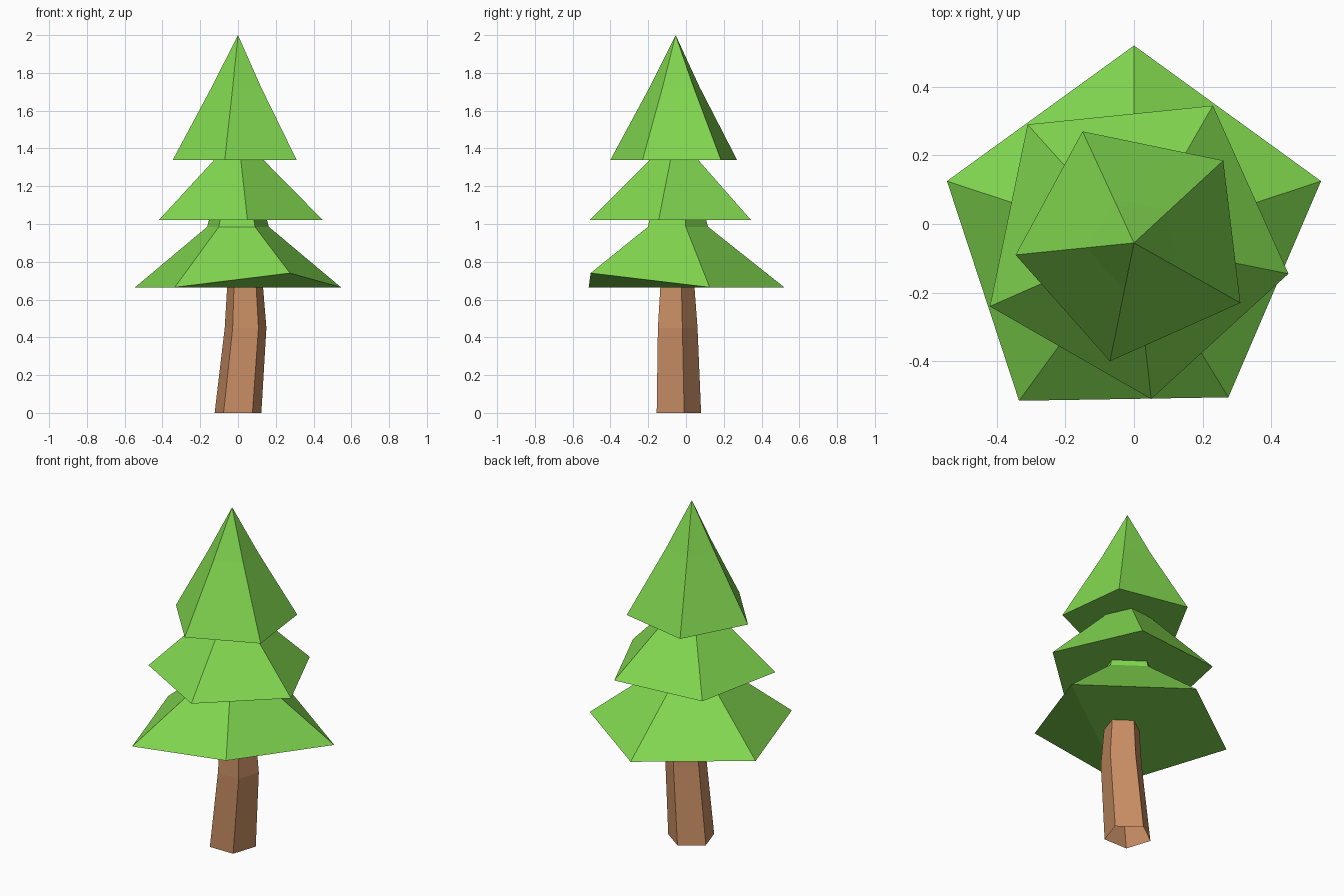
import bpy, bmesh, math

cube = bpy.data.objects.get("Cube")
if cube:
    bpy.data.objects.remove(cube)

AXIS_Y = -0.055  # the tree leans slightly toward the front


def material(name, colour):
    mat = bpy.data.materials.new(name)
    mat.use_nodes = True
    mat.diffuse_color = (*colour, 1)
    mat.node_tree.nodes["Principled BSDF"].inputs["Base Color"].default_value = (*colour, 1)
    return mat


def loft(name, rings, mat, apex=None, underside=False):
    """Join five-sided rings from bottom to top, closing the top with a tip or a cap."""
    bm = bmesh.new()
    loops = [[bm.verts.new(p) for p in ring] for ring in rings]
    count = len(loops[0])
    for low, high in zip(loops, loops[1:]):
        for i in range(count):
            j = (i + 1) % count
            bm.faces.new((low[i], low[j], high[j], high[i]))
    last = loops[-1]
    if apex:
        tip = bm.verts.new(apex)
        for i in range(count):
            bm.faces.new((last[i], last[(i + 1) % count], tip))
    else:
        bm.faces.new(last)
    if underside:
        base = loops[0]
        lifted = max(base, key=lambda v: v.co.z)
        if lifted.co.z - min(v.co.z for v in base) > 0.01:
            # fold the underside along the corner that is lifted
            k = base.index(lifted)
            bm.faces.new((base[(k + 1) % count], lifted, base[k - 1]))
            base = [v for v in base if v is not lifted]
        bm.faces.new(base[::-1])
    bmesh.ops.recalc_face_normals(bm, faces=bm.faces)
    mesh = bpy.data.meshes.new(name)
    bm.to_mesh(mesh)
    bm.free()
    mesh.materials.append(mat)
    obj = bpy.data.objects.new(name, mesh)
    bpy.context.collection.objects.link(obj)
    return obj


def pentagon(x, y, z, radius):
    angles = [math.radians(90 + 72 * i) for i in range(5)]
    return [(x + radius * math.cos(a), y + radius * math.sin(a), z) for a in angles]


def neck(corners, z, radius):
    """A small ring whose corners point the same way as the tier's corners."""
    angles = [math.atan2(c[1] - AXIS_Y, c[0]) for c in corners]
    return [(radius * math.cos(a), AXIS_Y + radius * math.sin(a), z) for a in angles]


bark = material("bark brown", (0.58, 0.27, 0.127))
leaf = material("leaf green", (0.223, 0.69, 0.08))

# Trunk: bent five-sided tube, open at the foot
loft("trunk", [pentagon(0, -0.05, 0, 0.13),
               pentagon(0.04, AXIS_Y, 0.45, 0.116),
               pentagon(0.036, AXIS_Y, 0.8, 0.09)], bark)

# Lower tier, with its front left corner lifted
corners = [(0, 0.52, 0.665), (-0.545, 0.125, 0.665), (-0.335, -0.515, 0.665),
           (0.275, -0.505, 0.74), (0.545, 0.125, 0.665)]
loft("lower_branches", [corners, neck(corners, 0.985, 0.172), neck(corners, 1.1, 0.14)],
     leaf, underside=True)

# Middle tier
corners = [(0.23, 0.345, 1.02), (-0.31, 0.29, 1.02), (-0.42, -0.24, 1.02),
           (0.05, -0.51, 1.02), (0.45, -0.145, 1.02)]
loft("middle_branches", [corners, neck(corners, 1.335, 0.142), neck(corners, 1.45, 0.11)],
     leaf, underside=True)

# Pointed top tier
corners = [(0.26, 0.185, 1.34), (-0.15, 0.27, 1.34), (-0.345, -0.09, 1.34),
           (-0.07, -0.40, 1.34), (0.31, -0.23, 1.34)]
loft("top_branches", [corners, neck(corners, 1.725, 0.14)], leaf,
     apex=(0, AXIS_Y, 2), underside=True)
